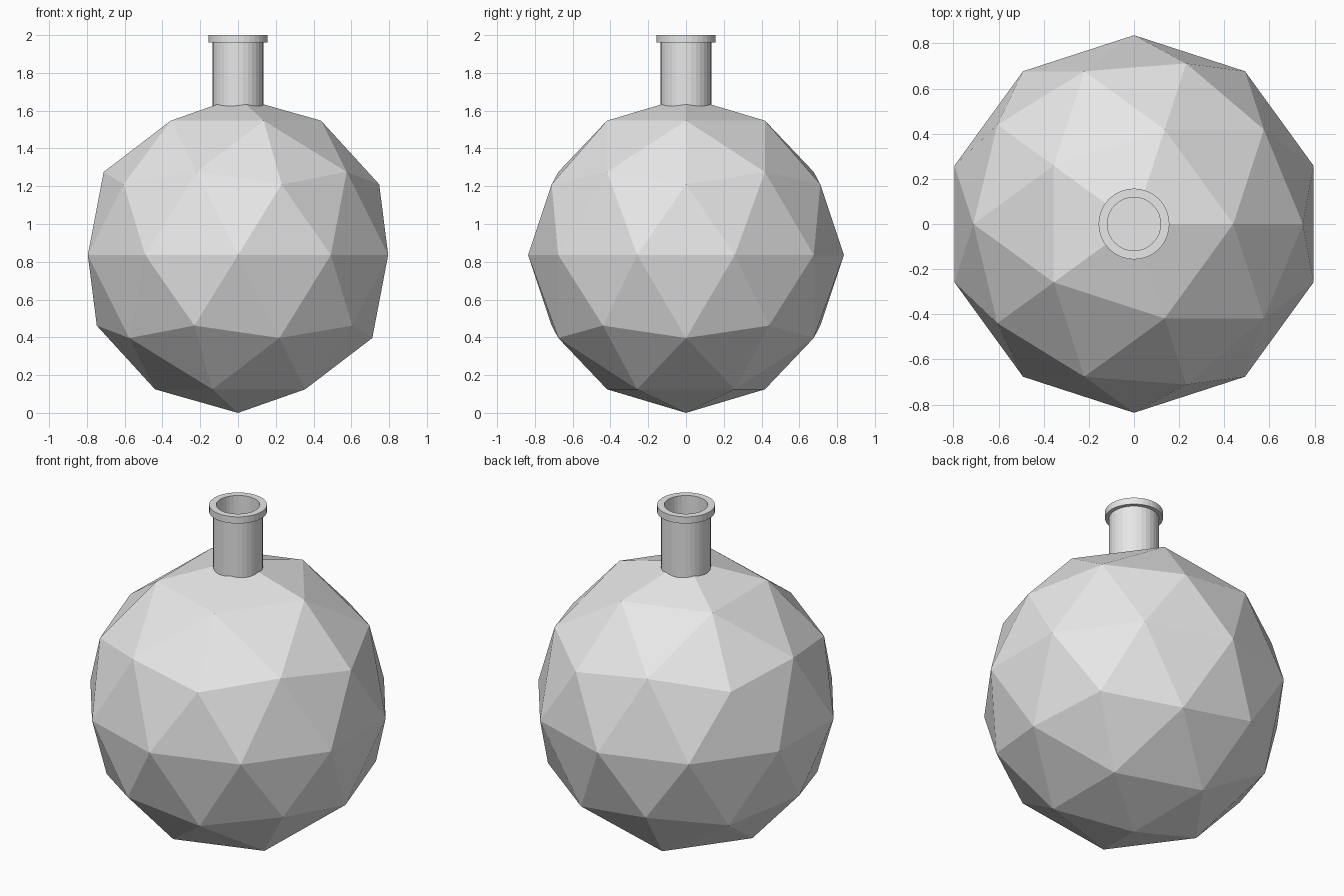
import bpy
import bmesh
from math import cos, sin, tau

cube = bpy.data.objects.get("Cube")
if cube:
    bpy.data.objects.remove(cube, do_unlink=True)

RADIUS = 0.836
SIDES = 32

# Single plain grey
grey = bpy.data.materials.new("light grey")
grey.use_nodes = True
colour = (0.8, 0.8, 0.8, 1)
grey.diffuse_color = colour
grey.node_tree.nodes["Principled BSDF"].inputs["Base Color"].default_value = colour


def add_object(name, bm):
    bmesh.ops.recalc_face_normals(bm, faces=bm.faces)
    mesh = bpy.data.meshes.new(name)
    bm.to_mesh(mesh)
    bm.free()
    mesh.materials.append(grey)
    obj = bpy.data.objects.new(name, mesh)
    bpy.context.collection.objects.link(obj)
    return obj


# Faceted round body
bm = bmesh.new()
bmesh.ops.create_icosphere(bm, subdivisions=2, radius=RADIUS)
bmesh.ops.translate(bm, verts=bm.verts, vec=(0, 0, RADIUS))
add_object("flask_body", bm)

# Hollow neck with a lip: (radius, height) from outer base to inner floor
profile = [(0.135, 1.6), (0.135, 1.96), (0.157, 1.96),
           (0.157, 2.0), (0.118, 2.0), (0.118, 1.68)]
bm = bmesh.new()
rings = [[bm.verts.new((r * cos(tau * i / SIDES), r * sin(tau * i / SIDES), z))
          for i in range(SIDES)] for r, z in profile]
for low, high in zip(rings, rings[1:]):
    for i in range(SIDES):
        j = (i + 1) % SIDES
        bm.faces.new((low[i], low[j], high[j], high[i]))
bm.faces.new(rings[0])
bm.faces.new(rings[-1])
add_object("flask_neck", bm)
